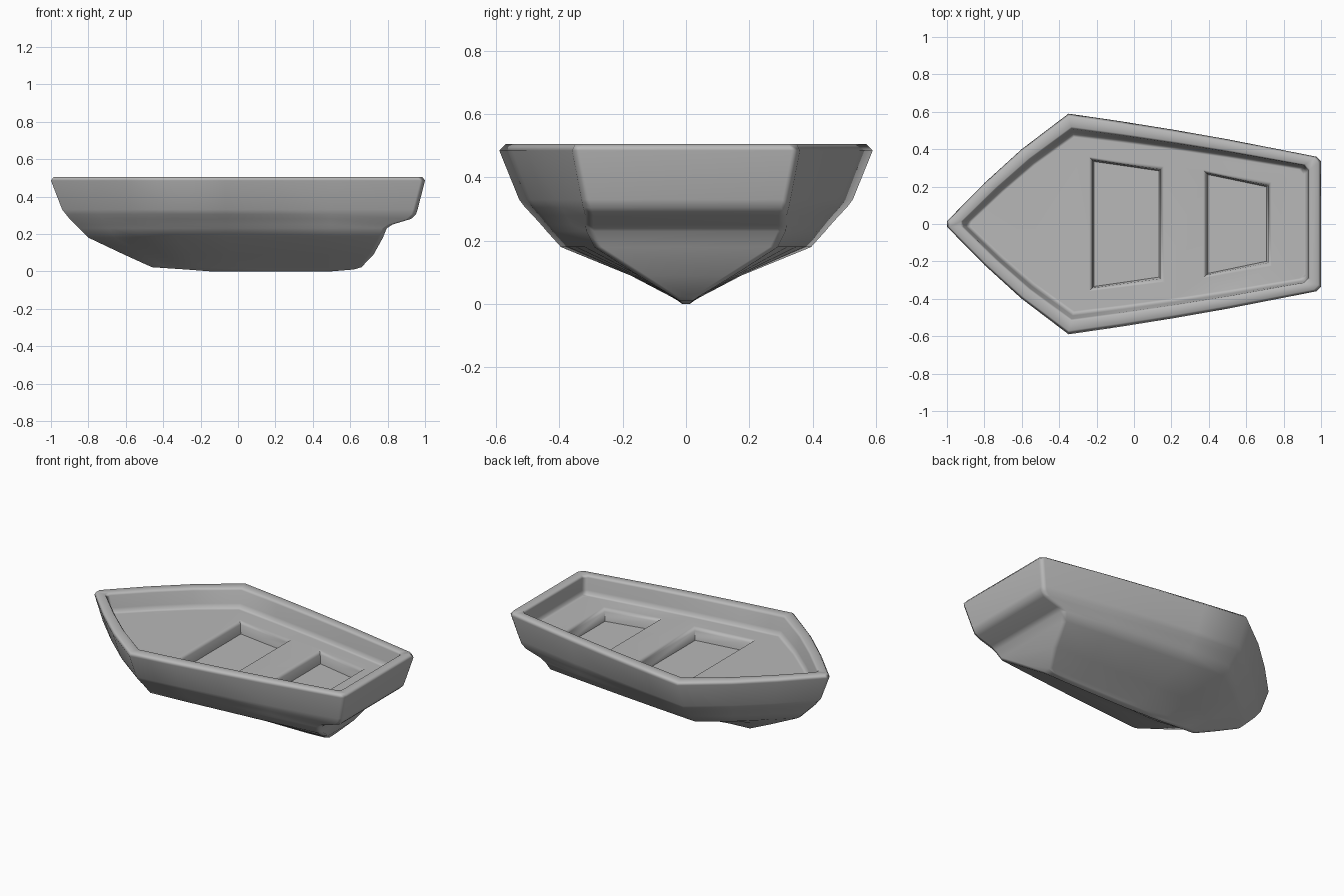
import bpy, bmesh

if "Cube" in bpy.data.objects:
    bpy.data.objects.remove(bpy.data.objects["Cube"])


def ring(z, bow, xw, w, stern, ws, c=0.025):
    """Closed horizontal outline of the boat: bow, widest corner, stern corner, mirrored."""
    c = min(c, ws * 0.4)
    half = [(bow, min(0.015, w * 0.3))]
    for t, f in ((0.31, 0.373), (0.615, 0.678), (1, 1)):
        half.append((bow + t * (xw - bow), f * w))
    xe = stern - c
    span = min(xe, 0.775) - xw
    for k in (0.25, 0.5, 0.75):
        t = k * span / (xe - xw)
        half.append((xw + k * span, w + (0.8 * t + 0.2 * t * t) * (ws - w)))
    half += [(xe, ws), (stern, ws - c)]
    return [(x, y, z) for x, y in half] + [(x, -y, z) for x, y in reversed(half)]


def loft(name, rings):
    """Skin a stack of equal-sized loops and cap both ends."""
    bm = bmesh.new()
    loops = [[bm.verts.new(p) for p in r] for r in rings]
    n = len(loops[0])
    for a, b in zip(loops, loops[1:]):
        for i in range(n):
            j = (i + 1) % n
            bm.faces.new((a[i], a[j], b[j], b[i]))
    bm.faces.new(loops[0])
    bm.faces.new(loops[-1])
    bmesh.ops.recalc_face_normals(bm, faces=bm.faces)
    me = bpy.data.meshes.new(name)
    bm.to_mesh(me)
    bm.free()
    ob = bpy.data.objects.new(name, me)
    bpy.context.collection.objects.link(ob)
    return ob


# Hull: keel up to the rim, over it, then down the inner wall to the deck
levels = [
    # z, bow x, widest x, half width, stern x, stern half width
    (0.000, -0.15, 0.10, 0.012, 0.50, 0.010),
    (0.010, -0.28, -0.05, 0.025, 0.62, 0.020),
    (0.022, -0.46, -0.20, 0.045, 0.66, 0.038),
    (0.090, -0.61, -0.27, 0.175, 0.725, 0.150),
    (0.180, -0.80, -0.34, 0.395, 0.775, 0.290),
    (0.230, -0.85, -0.34, 0.440, 0.795, 0.315),
    (0.250, -0.87, -0.34, 0.457, 0.825, 0.318),
    (0.280, -0.90, -0.345, 0.484, 0.925, 0.318),
    (0.305, -0.92, -0.345, 0.508, 0.952, 0.325),
    (0.330, -0.94, -0.345, 0.527, 0.960, 0.330),
    (0.485, -1.00, -0.35, 0.590, 1.000, 0.360),
    (0.505, -0.985, -0.35, 0.570, 0.985, 0.350),
    (0.505, -0.925, -0.335, 0.520, 0.942, 0.320),
    (0.490, -0.912, -0.333, 0.508, 0.932, 0.314),
    (0.415, -0.895, -0.328, 0.490, 0.930, 0.307),
    (0.393, -0.885, -0.325, 0.480, 0.922, 0.300),
    (0.385, -0.865, -0.320, 0.465, 0.908, 0.290),
]
boat = loft("boat_hull", [ring(*lv) for lv in levels])


# Foot wells: tapered recesses with softened upper edges
def well_cutter(x0, x1, y0, y1):
    rings = []
    for z, d in ((0.31, 0.026), (0.365, 0.018), (0.385, 0.0), (0.41, 0.0)):
        rings.append([(x0 + d, y0 - d, z), (x1 - d, y1 - d, z),
                      (x1 - d, -y1 + d, z), (x0 + d, -y0 + d, z)])
    return loft("foot_well_cutter", rings)


bpy.context.view_layer.objects.active = boat
for dims in ((-0.24, 0.16, 0.36, 0.31), (0.37, 0.735, 0.29, 0.225)):
    cutter = well_cutter(*dims)
    mod = boat.modifiers.new("foot_well", 'BOOLEAN')
    mod.operation = 'DIFFERENCE'
    mod.solver = 'EXACT'
    mod.object = cutter
    bpy.ops.object.modifier_apply(modifier=mod.name)
    bpy.data.objects.remove(cutter)

# Mid-grey finish
grey = bpy.data.materials.new("mid_grey")
grey.diffuse_color = (0.48, 0.48, 0.48, 1)
grey.use_nodes = True
grey.node_tree.nodes["Principled BSDF"].inputs["Base Color"].default_value = grey.diffuse_color
boat.data.materials.clear()
boat.data.materials.append(grey)

# Smooth shading with crisp corners, flat faces dominating the normals
boat.select_set(True)
bpy.ops.object.shade_smooth_by_angle(angle=1.1)
weighted = boat.modifiers.new("weighted_normals", 'WEIGHTED_NORMAL')
weighted.keep_sharp = True
